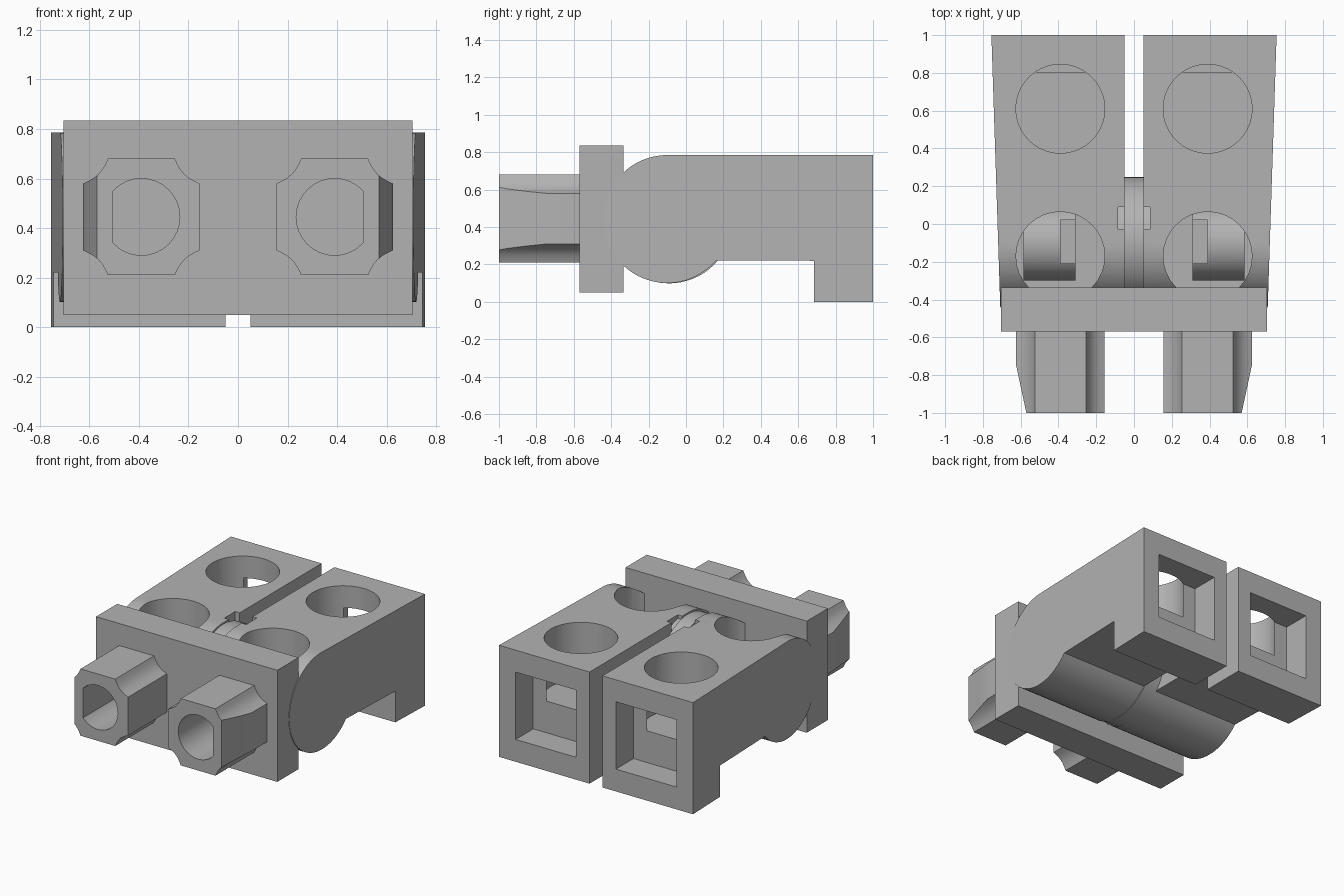
import bpy, bmesh, math
from mathutils import Matrix, Vector

cube = bpy.data.objects.get("Cube")
if cube:
    bpy.data.objects.remove(cube, do_unlink=True)

grey = bpy.data.materials.new("plain grey")
grey.use_nodes = True
GREY = (0.45, 0.45, 0.45, 1)
grey.diffuse_color = GREY
grey.node_tree.nodes["Principled BSDF"].inputs["Base Color"].default_value = GREY


def finish(name, bm):
    bmesh.ops.recalc_face_normals(bm, faces=bm.faces)
    me = bpy.data.meshes.new(name)
    bm.to_mesh(me)
    bm.free()
    me.materials.append(grey)
    ob = bpy.data.objects.new(name, me)
    bpy.context.collection.objects.link(ob)
    return ob


def box(name, x, y, z):
    bm = bmesh.new()
    bmesh.ops.create_cube(bm, size=1)
    for v in bm.verts:
        v.co = [(lo + hi) / 2 + c * (hi - lo) for c, (lo, hi) in zip(v.co, (x, y, z))]
    return finish(name, bm)


def cylinder(name, axis, a, b, radius, centre, sides=64):
    """Cylinder along an axis from a to b; centre holds the other two coordinates."""
    bm = bmesh.new()
    bmesh.ops.create_cone(bm, cap_ends=True, segments=sides, radius1=radius,
                          radius2=radius, depth=b - a)
    if axis == "x":
        turn, loc = Matrix.Rotation(math.pi / 2, 4, "Y"), ((a + b) / 2, *centre)
    elif axis == "y":
        turn, loc = Matrix.Rotation(math.pi / 2, 4, "X"), (centre[0], (a + b) / 2, centre[1])
    else:
        turn, loc = Matrix.Identity(4), (*centre, (a + b) / 2)
    bm.transform(Matrix.Translation(loc) @ turn)
    return finish(name, bm)


def prism(name, points, sweep, slice_at=None):
    """Sweep a closed outline; optionally trim it by a (point, normal) plane."""
    bm = bmesh.new()
    face = bm.faces.new([bm.verts.new(p) for p in points])
    new = bmesh.ops.extrude_face_region(bm, geom=[face], use_keep_orig=True)["geom"]
    bmesh.ops.translate(bm, vec=sweep, verts=[g for g in new if isinstance(g, bmesh.types.BMVert)])
    bmesh.ops.recalc_face_normals(bm, faces=bm.faces)
    if slice_at:
        cut = bmesh.ops.bisect_plane(bm, geom=bm.verts[:] + bm.edges[:] + bm.faces[:],
                                     plane_co=slice_at[0], plane_no=slice_at[1], clear_outer=True)
        edges = [g for g in cut["geom_cut"] if isinstance(g, bmesh.types.BMEdge)]
        bmesh.ops.holes_fill(bm, edges=edges, sides=0)
    return finish(name, bm)


def apply(ob, mod):
    with bpy.context.temp_override(object=ob, active_object=ob, selected_objects=[ob]):
        bpy.ops.object.modifier_apply(modifier=mod.name)


def cut(ob, *cutters):
    for c in cutters:
        c.hide_render = True
        mod = ob.modifiers.new("cut", "BOOLEAN")
        mod.operation, mod.solver, mod.object = "DIFFERENCE", "EXACT", c
        apply(ob, mod)
        bpy.data.objects.remove(c, do_unlink=True)


def mirror(ob):
    mod = ob.modifiers.new("mirror", "MIRROR")
    mod.use_mirror_merge = False
    apply(ob, mod)


PIVOT = (-0.1, 0.443)    # y, z of the hinge axis
R = 0.342                # rounded end radius
X = 0.39                 # centre of each side's holes and pegs
HOLE = 0.235
TOP = PIVOT[1] + R

# Arms: rounded front end, flat top, square foot at the back
end = math.atan2(0.22 - PIVOT[1], 0.26)
arc = [math.pi / 2 + (1.5 * math.pi + (math.pi / 2 + end)) * i / 48 - 0 for i in range(49)]
span = (2 * math.pi + end) - math.pi / 2
arc = [math.pi / 2 + span * i / 48 for i in range(49)]
outline = [(0.05, PIVOT[0] + R * math.cos(t), PIVOT[1] + R * math.sin(t)) for t in arc]
outline += [(0.05, y, z) for y, z in ((0.685, 0.22), (0.685, 0), (1, 0), (1, TOP))]
outer = (Vector((0.755, 1, 0)), Vector((1.44, -0.047, 0)).normalized())
arms = prism("arms", outline, (0.9, 0, 0), outer)
cut(arms,
    cylinder("rear_hole", "z", 0.38, 1, HOLE, (X, 0.61)),
    box("back_socket", (X - HOLE, X + HOLE), (0.805, 1.1), (0.157, 0.63)),
    cylinder("front_hole", "z", 0.25, 1, HOLE, (X, -0.17), 32),
    box("hinge_notch", (0, 0.085), (-0.03, 0.09), (0.7, 1)))
mirror(arms)

# Grooved axle showing inside the front holes
axle = cylinder("axle", "x", 0.31, 0.585, 0.2, PIVOT)
cut(axle, box("axle_groove", (0.3, X), (-0.21, 0.02), (0.52, 1)))
mirror(axle)

# Hinge disc and wider hub joining the arms to the plate
hinge_disc = cylinder("hinge_disc", "x", -0.05, 0.05, 0.338, (-0.09, 0.437))
hinge_hub = cylinder("hinge_hub", "x", -0.085, 0.085, 0.325, PIVOT)

# Front plate
front_plate = box("front_plate", (-0.705, 0.705), (-0.57, -0.335), (0.05, 0.835))

# Pegs: square bars with hollowed corners and a sloped outer tip
ring = []
for q in range(4):
    for i in range(7):
        t = math.pi * 1.5 - math.pi / 2 * i / 6
        u, v = HOLE + 0.1 * math.cos(t) * 0.62, HOLE + 0.1 * math.sin(t) * 0.62
        a = i / 6
        # shallow hollow between the two ends of the corner
        dip = 0.012 * math.sin(math.pi * a)
        u, v = HOLE - 0.1 * a - dip, HOLE - 0.1 * (1 - a) - dip
        for _ in range(q):
            u, v = -v, u
        ring.append((X + u, -1, 0.445 + v))
slope = (Vector((0.57, -1, 0)), Vector((0.28, -0.06, 0)).normalized())
pegs = prism("pegs", ring, (0, 0.45, 0), slope)
bore = cylinder("bore", "y", -1.1, -0.58, 0.155, (X, 0.445), 32)
cut(bore, box("bore_flat", (0.505, 0.7), (-1.2, -0.5), (0, 1)))
cut(pegs, bore)
mirror(pegs)

# Smooth round surfaces, crisp edges
for ob in (arms, axle, hinge_disc, hinge_hub, front_plate, pegs):
    bpy.ops.object.select_all(action="DESELECT")
    ob.select_set(True)
    bpy.context.view_layer.objects.active = ob
    bpy.ops.object.shade_smooth_by_angle(angle=math.radians(30))
